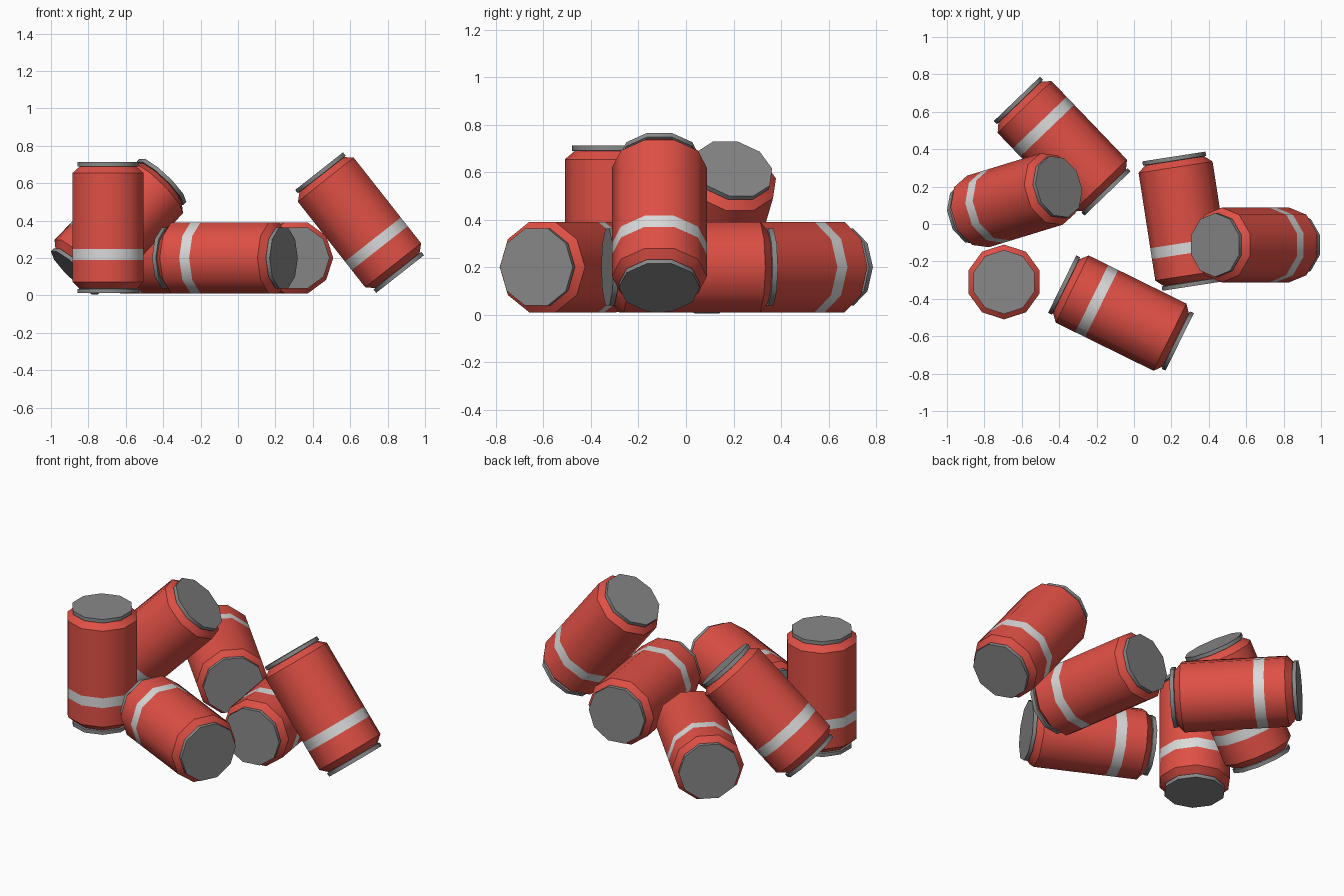
import bpy
import bmesh
from math import radians, sin, cos, pi
from mathutils import Vector, Euler

SIDES = 10
LENGTH = 0.70

cube = bpy.data.objects.get("Cube")
if cube:
    bpy.data.objects.remove(cube, do_unlink=True)


def make_material(name, rgb):
    mat = bpy.data.materials.new(name)
    mat.use_nodes = True
    colour = (*rgb, 1.0)
    mat.diffuse_color = colour
    mat.node_tree.nodes["Principled BSDF"].inputs["Base Color"].default_value = colour
    return mat


RED, WHITE, METAL = range(3)
materials = [
    make_material("red_paint", (0.74, 0.08, 0.06)),
    make_material("white_band", (0.70, 0.70, 0.70)),
    make_material("grey_metal", (0.25, 0.25, 0.25)),
]

# Half outline of a can: radius, height, colour of the strip above the point
RIM, NECK, BODY = 0.171, 0.160, 0.200
profile = [
    (RIM, 0.0, METAL),
    (RIM, 0.022, METAL),
    (NECK, 0.024, RED),
    (BODY, 0.060, RED),
    (BODY, 0.176, WHITE),
    (BODY, 0.235, RED),
    (BODY, LENGTH - 0.058, RED),
    (NECK, LENGTH - 0.024, METAL),
    (RIM, LENGTH - 0.022, METAL),
    (RIM, LENGTH, METAL),
]


def build_can_mesh():
    bm = bmesh.new()
    rings = []
    for radius, height, _ in profile:
        rings.append([
            bm.verts.new((radius * sin(2 * pi * i / SIDES),
                          radius * cos(2 * pi * i / SIDES),
                          height - LENGTH / 2))
            for i in range(SIDES)])
    # Side strips
    for (low, high), (_, _, colour) in zip(zip(rings, rings[1:]), profile):
        for i in range(SIDES):
            j = (i + 1) % SIDES
            face = bm.faces.new((low[i], low[j], high[j], high[i]))
            face.material_index = colour
    # Flat end caps
    for ring in (rings[0], rings[-1]):
        bm.faces.new(ring).material_index = METAL
    bmesh.ops.recalc_face_normals(bm, faces=bm.faces)
    mesh = bpy.data.meshes.new("can")
    bm.to_mesh(mesh)
    bm.free()
    for mat in materials:
        mesh.materials.append(mat)
    return mesh


def place_can(name, centre, tilt, yaw):
    can = bpy.data.objects.new(name, build_can_mesh())
    bpy.context.collection.objects.link(can)
    can.location = Vector(centre)
    can.rotation_euler = Euler((0, radians(tilt), radians(yaw)))
    bpy.ops.object.select_all(action="DESELECT")
    can.select_set(True)
    bpy.context.view_layer.objects.active = can
    bpy.ops.object.shade_smooth_by_angle(angle=radians(39))


# One standing can, three lying on their sides, two leaning on the others
place_can("standing_can", (-0.695, -0.31, 0.362), 0, 0)
place_can("front_lying_can", (-0.07, -0.476, 0.20), 90, -26.2)
place_can("middle_lying_can", (0.267, 0.015, 0.20), 90, 98.8)
place_can("back_lying_can", (-0.384, 0.416, 0.20), 90, -46.2)
place_can("right_leaning_can", (0.65, -0.112, 0.389), 38.2, 180)
place_can("left_leaning_can", (-0.638, 0.127, 0.367), 45, 17)
